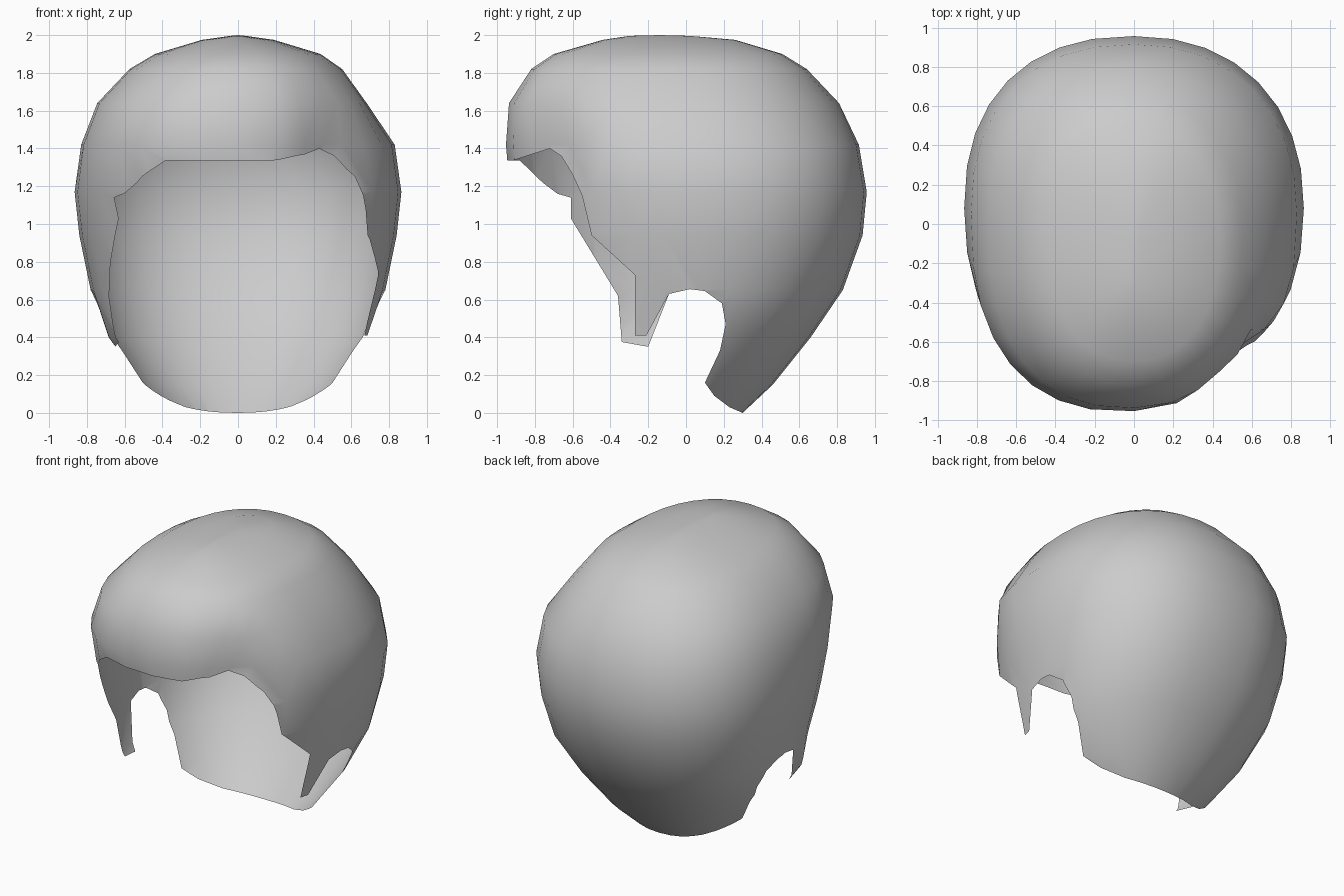
import bpy, bmesh, math

cube = bpy.data.objects.get("Cube")
if cube:
    bpy.data.objects.remove(cube, do_unlink=True)

COLUMNS = 32
hair = bpy.data.materials.new("hair_grey")
hair.use_nodes = True
hair.diffuse_color = (0.6, 0.6, 0.6, 1)
hair.node_tree.nodes["Principled BSDF"].inputs["Base Color"].default_value = (0.6, 0.6, 0.6, 1)


def add_object(name, bm):
    mesh = bpy.data.meshes.new(name)
    bm.to_mesh(mesh)
    bm.free()
    obj = bpy.data.objects.new(name, mesh)
    bpy.context.collection.objects.link(obj)
    return obj


def power(v, e):
    return math.copysign(abs(v) ** e, v)


def bump(v, centre, spread):
    return math.exp(-((v - centre) / spread) ** 2)


# Head-shaped rings: height, front y, back y, half width, y of widest point, front roundness
RINGS = [
    (-.12, -.4, .17, .22, -.1, 1), (0, -.55, .3, .35, -.1, 1), (.15, -.65, .46, .52, -.1, 1),
    (.4, -.85, .66, .695, -.06, 1), (.65, -.88, .83, .78, .08, 1), (.94, -.91, .935, .84, .08, .97),
    (1.17, -.935, .957, .865, .08, .92), (1.42, -.96, .915, .83, .05, .8), (1.64, -.94, .81, .745, 0, .82),
    (1.82, -.82, .64, .575, -.05, .87), (1.9, -.7, .51, .44, -.08, .9), (1.975, -.44, .26, .19, -.1, .95),
    (1.996, -.3, .02, .04, -.14, 1),
]


def ring_point(ring, i):
    z, front, back, width, mid, front_round = ring
    a = 2 * math.pi * i / COLUMNS
    c, s = math.cos(a), math.sin(a)
    # Parting: a dent in the left front corner and a flatter left crown
    dent = .145 * bump(a, math.radians(308), .38) * bump(z, 1.42, .25)
    crown_dent = .11 * max(c, 0) * bump(z, 1.7, .12)
    r = 1 - max(dent, crown_dent)
    if s > 0:
        depth, e = back - mid, (.9 if c > 0 else .86)
    else:
        depth, e = mid - front, front_round
    return (width * power(c, e) * r, mid + depth * power(s, e) * r, z)


# Closed shell with smooth faces
bm = bmesh.new()
rows = [[bm.verts.new(ring_point(ring, i)) for i in range(COLUMNS)] for ring in RINGS]
for low, high in zip(rows, rows[1:]):
    for i in range(COLUMNS):
        j = (i + 1) % COLUMNS
        bm.faces.new((low[i], low[j], high[j], high[i]))
crown = bm.verts.new((0, -.14, 2))
for i in range(COLUMNS):
    bm.faces.new((rows[-1][i], rows[-1][(i + 1) % COLUMNS], crown))
bm.faces.new(rows[0][::-1])
for f in bm.faces:
    f.smooth = True
shell = add_object("hair_shell", bm)

# Hairline in side view: fringe, side lock, ear arch, nape
EAR_AND_NAPE = [(-.09, .63), (.02, .655), (.1, .645), (.19, .58), (.21, .47), (.18, .33),
                (.1, .16), (.15, .09), (.23, .03), (.3, 0), (.4, -.3), (-1.2, -.3)]
LEFT_FRINGE = [(-1.2, 1.335), (-.92, 1.335), (-.72, 1.4), (-.66, 1.36), (-.6, 1.26),
               (-.55, 1.15), (-.5, .94), (-.27, .73), (-.27, .41), (-.21, .41)]
RIGHT_FRINGE = [(-1.2, 1.335), (-.88, 1.335), (-.82, 1.28), (-.76, 1.22), (-.68, 1.16),
                (-.61, 1.14), (-.61, 1.03), (-.5, .85), (-.36, .62), (-.34, .375), (-.2, .35)]


def add_cutter(name, fringe, side):
    bm = bmesh.new()
    face = bm.faces.new([bm.verts.new((0, y, z)) for y, z in fringe + EAR_AND_NAPE])
    grown = bmesh.ops.extrude_face_region(bm, geom=[face], use_keep_orig=True)["geom"]
    for v in grown:
        if isinstance(v, bmesh.types.BMVert):
            v.co.x = 1.2 * side
    bmesh.ops.recalc_face_normals(bm, faces=bm.faces)
    cutter = add_object(name, bm)
    cutter.hide_render = True
    mod = shell.modifiers.new(name, 'BOOLEAN')
    mod.operation = 'DIFFERENCE'
    mod.solver = 'EXACT'
    mod.object = cutter
    return cutter


cutters = [add_cutter("left_cutter", LEFT_FRINGE, 1), add_cutter("right_cutter", RIGHT_FRINGE, -1)]
bpy.context.view_layer.update()
graph = bpy.context.evaluated_depsgraph_get()
cut_mesh = bpy.data.meshes.new_from_object(shell.evaluated_get(graph))
shell.modifiers.clear()
shell.data = cut_mesh
for cutter in cutters:
    bpy.data.objects.remove(cutter, do_unlink=True)

# Open the shell: the cut walls are the flat faces
bm = bmesh.new()
bm.from_mesh(cut_mesh)
bmesh.ops.delete(bm, geom=[f for f in bm.faces if not f.smooth], context='FACES')
bm.to_mesh(cut_mesh)
bm.free()
cut_mesh.materials.clear()
cut_mesh.materials.append(hair)
